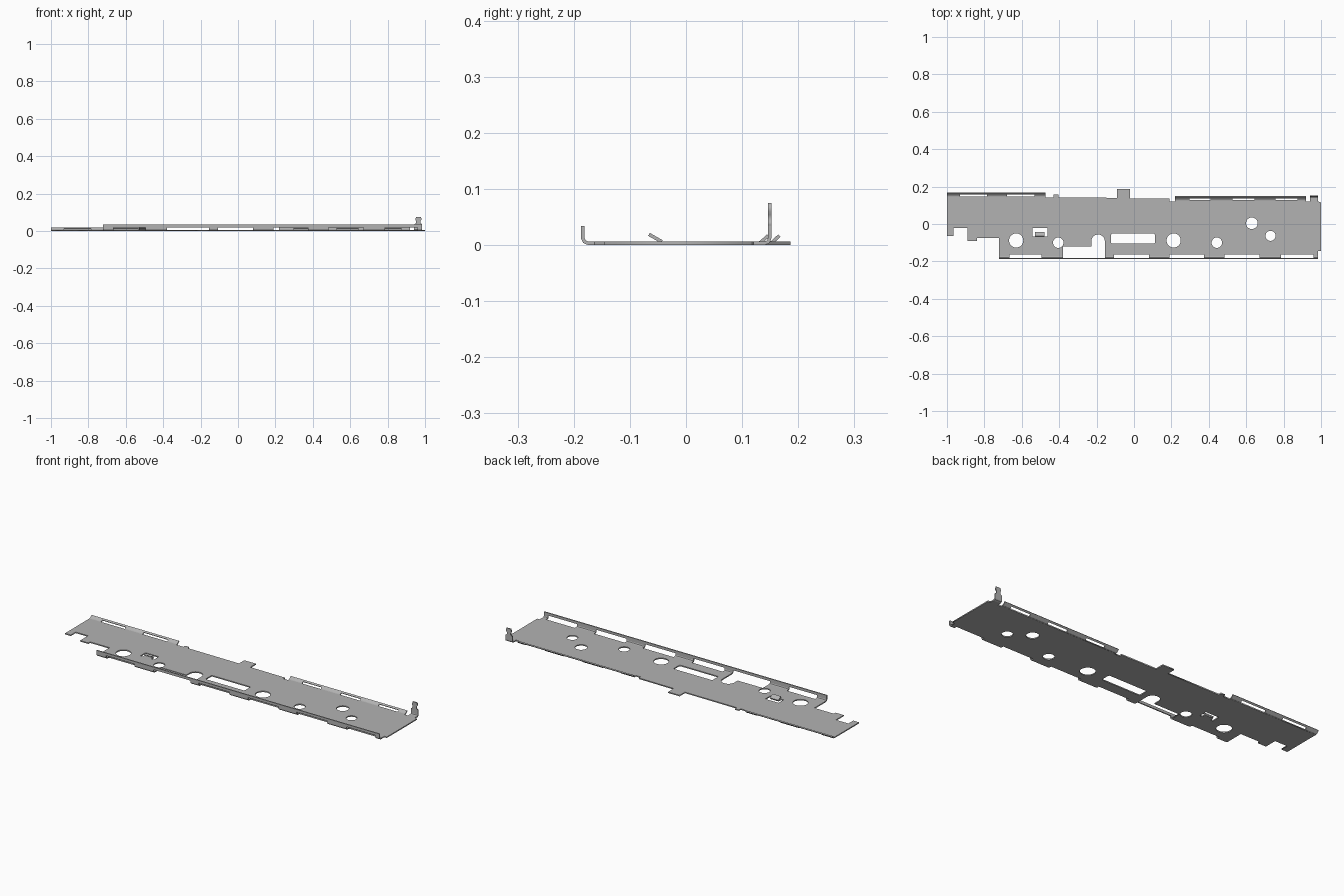
import bpy, bmesh, math
from mathutils import Vector

old = bpy.data.objects.get("Cube")
if old:
    bpy.data.objects.remove(old)

T = 0.006          # sheet thickness
MID = T / 2

steel = bpy.data.materials.new("plain_grey_steel")
steel.use_nodes = True
GREY = (0.45, 0.45, 0.45, 1)
steel.diffuse_color = GREY
steel.node_tree.nodes["Principled BSDF"].inputs["Base Color"].default_value = GREY


def add(name, mesh):
    ob = bpy.data.objects.new(name, mesh)
    bpy.context.collection.objects.link(ob)
    mesh.materials.clear()
    mesh.materials.append(steel)
    return ob


def arc(cx, cy, r, a0, a1, n):
    steps = [math.radians(a0 + (a1 - a0) * i / n) for i in range(n + 1)]
    return [(cx + r * math.cos(a), cy + r * math.sin(a)) for a in steps]


def circle(cx, cy, r):
    return arc(cx, cy, r, 0, 360, 32)[:-1]


def rounded(x0, x1, y0, y1, r):
    return (arc(x1 - r, y1 - r, r, 0, 90, 4) + arc(x0 + r, y1 - r, r, 90, 180, 4)
            + arc(x0 + r, y0 + r, r, 180, 270, 4) + arc(x1 - r, y0 + r, r, 270, 360, 4))


def sheet(name, loops):
    """Flat sheet from an outline followed by its holes."""
    cu = bpy.data.curves.new(name + "_outline", "CURVE")
    cu.dimensions = "2D"
    cu.fill_mode = "BOTH"
    cu.extrude = MID
    for loop in loops:
        sp = cu.splines.new("POLY")
        sp.points.add(len(loop) - 1)
        for p, (x, y) in zip(sp.points, loop):
            p.co = (x, y, 0, 1)
        sp.use_cyclic_u = True
    tmp = bpy.data.objects.new(name + "_outline", cu)
    bpy.context.collection.objects.link(tmp)
    bpy.context.view_layer.update()
    ev = tmp.evaluated_get(bpy.context.evaluated_depsgraph_get())
    mesh = bpy.data.meshes.new_from_object(ev)
    bpy.data.objects.remove(tmp)
    return add(name, mesh)


def folded(name, path, spans):
    """Bent strip: a (y, z) centre line given thickness, run along each x span."""
    pts = [Vector(p) for p in path]
    sides = []
    for i, p in enumerate(pts):
        dirs = []
        if i:
            dirs.append((p - pts[i - 1]).normalized())
        if i < len(pts) - 1:
            dirs.append((pts[i + 1] - p).normalized())
        d = sum(dirs, Vector((0, 0))).normalized()
        n = Vector((-d.y, d.x)) * (MID / max(0.5, d.dot(dirs[0])))
        sides.append((p + n, p - n))
    bm = bmesh.new()
    for x0, x1 in spans:
        rows = [[bm.verts.new((x, *q)) for q in (a, b) for x in (x0, x1)]
                for a, b in sides]
        for (a, b, c, d), (e, f, g, h) in zip(rows, rows[1:]):
            for face in ((a, b, f, e), (c, g, h, d), (a, e, g, c), (b, d, h, f)):
                bm.faces.new(face)
        for a, b, c, d in (rows[0], rows[-1]):
            bm.faces.new((a, c, d, b))
    bmesh.ops.recalc_face_normals(bm, faces=bm.faces)
    mesh = bpy.data.meshes.new(name)
    bm.to_mesh(mesh)
    bm.free()
    return add(name, mesh)


def between(x0, x1, slots):
    """Solid spans left over between slots."""
    edges = [x0] + [v for s in slots for v in s] + [x1]
    return list(zip(edges[::2], edges[1::2]))


# Main plate: left end and front edge, arched notch, right end, back edge
outline = [(-1, 0.147), (-1, -0.064), (-0.965, -0.064), (-0.965, -0.022),
           (-0.89, -0.022), (-0.89, -0.09), (-0.84, -0.09), (-0.84, -0.075),
           (-0.723, -0.075), (-0.723, -0.163), (-0.38, -0.163), (-0.38, -0.12),
           (-0.228, -0.12)]
outline += arc(-0.192, -0.092, 0.036, 180, 0, 16)
outline += [(-0.156, -0.163), (0.985, -0.163), (0.985, -0.145), (1, -0.145),
            (1, 0.115), (0.985, 0.12), (0.92, 0.12), (0.92, 0.127),
            (0.218, 0.127), (0.218, 0.12), (0.19, 0.12), (0.19, 0.135),
            (-0.022, 0.137), (-0.022, 0.186), (-0.092, 0.186), (-0.092, 0.14),
            (-0.405, 0.142), (-0.405, 0.157), (-0.43, 0.157), (-0.43, 0.142),
            (-0.472, 0.142), (-0.472, 0.147)]
holes = [circle(*c) for c in (
    (-0.63, -0.088, 0.038), (-0.405, -0.1, 0.028), (0.212, -0.088, 0.038),
    (0.443, -0.1, 0.028), (0.63, 0.004, 0.031), (0.73, -0.063, 0.027))]
holes.append(rounded(-0.123, 0.112, -0.105, -0.051, 0.008))
# U-shaped opening that leaves a short tongue
holes.append([(-0.543, -0.022), (-0.543, -0.066), (-0.528, -0.066),
              (-0.528, -0.046), (-0.478, -0.046), (-0.478, -0.066),
              (-0.463, -0.066), (-0.463, -0.022)])
plate = sheet("main_plate", [outline] + holes)
plate.location.z = MID

# Raised catch over the tongue
folded("raised_catch", [(-0.043, 0.006), (-0.066, 0.019)], [(-0.528, -0.478)])

# Front flange: continuous upper rail, with slotted bend below it
front_slots = [(-0.665, -0.495), (-0.38, -0.156), (-0.107, 0.08),
               (0.19, 0.375), (0.485, 0.67), (0.785, 0.96)]
F0, F1 = -0.723, 0.985
bend = [(-0.163, MID), (-0.174, MID), (-0.181, 0.006), (-0.184, 0.012), (-0.184, 0.02)]
folded("front_flange_bend", bend, between(F0, F1, front_slots))
folded("front_flange_rail", [(-0.184, 0.02), (-0.184, 0.034)], [(F0, F1)])


# Back lips: sloping rail on short bridges
def back_lip(name, y, x0, x1, slots):
    folded(name + "_bridges", [(y, MID), (y + 0.006, 0.0045), (y + 0.012, 0.01)],
           between(x0, x1, slots))
    folded(name + "_rail", [(y + 0.012, 0.01), (y + 0.0195, 0.0168)], [(x0, x1)])


back_lip("right_back_lip", 0.147, -1, -0.472, [(-0.93, -0.787), (-0.68, -0.532)])
back_lip("left_back_lip", 0.127, 0.218, 0.92,
         [(0.297, 0.41), (0.527, 0.645), (0.757, 0.875)])

# Upright tab at the back left corner: bent foot and narrower head
folded("upright_tab_foot",
       [(0.12, MID), (0.14, MID), (0.147, 0.006), (0.149, 0.012), (0.149, 0.035)],
       [(0.942, 0.985)])
head = sheet("upright_tab_head", [[(0.942, 0.035), (0.985, 0.035), (0.976, 0.042),
                                   (0.976, 0.054), (0.982, 0.06), (0.978, 0.075),
                                   (0.952, 0.075), (0.948, 0.06), (0.952, 0.054),
                                   (0.952, 0.042)]])
head.rotation_euler.x = math.pi / 2
head.location.y = 0.149
